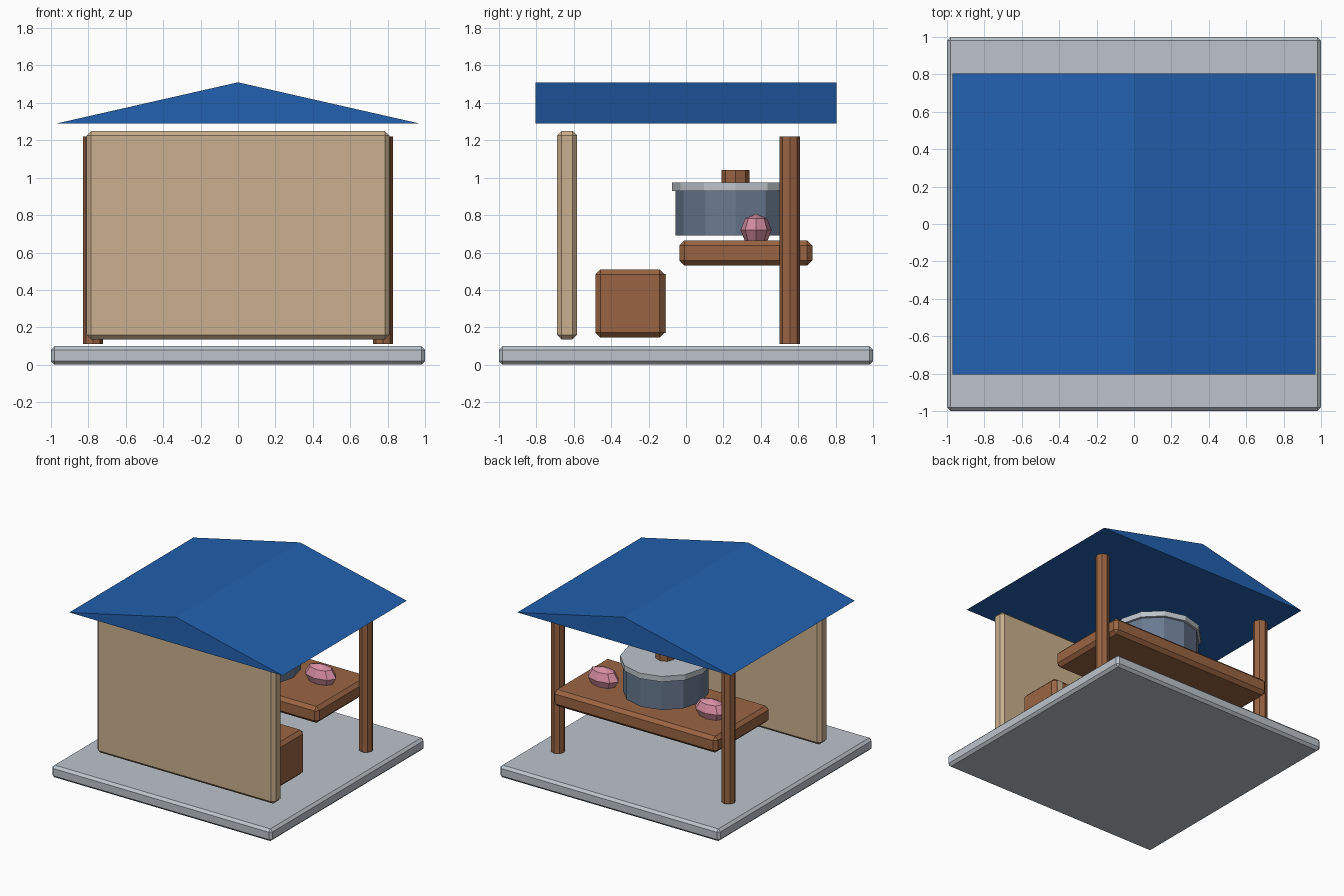
import bpy, bmesh, math

if "Cube" in bpy.data.objects:
    bpy.data.objects.remove(bpy.data.objects["Cube"])


def mat(name, rgb):
    m = bpy.data.materials.new(name)
    lin = [((c / 255 + 0.055) / 1.055) ** 2.4 for c in rgb]
    m.diffuse_color = (*lin, 1)
    m.use_nodes = True
    m.node_tree.nodes["Principled BSDF"].inputs["Base Color"].default_value = m.diffuse_color
    return m


GREY = mat("pale_grey", (188, 196, 203))
TAN = mat("tan_wall", (203, 176, 142))
BROWN = mat("brown_wood", (154, 100, 66))
BLUE = mat("roof_blue", (34, 97, 176))
STEEL = mat("pot_steel", (104, 121, 143))
PINK = mat("pink_food", (218, 144, 164))


def finish(name, bm, material):
    bmesh.ops.recalc_face_normals(bm, faces=bm.faces)
    me = bpy.data.meshes.new(name)
    bm.to_mesh(me)
    bm.free()
    me.materials.append(material)
    ob = bpy.data.objects.new(name, me)
    bpy.context.collection.objects.link(ob)
    return ob


def box(name, lo, hi, material, bevel=0.0):
    bm = bmesh.new()
    bmesh.ops.create_cube(bm, size=1)
    for v in bm.verts:
        v.co = [(a + b) / 2 + c * (b - a) for a, b, c in zip(lo, hi, v.co)]
    if bevel:
        bmesh.ops.bevel(bm, geom=bm.edges[:], offset=bevel, segments=1,
                        affect='EDGES', profile=0.5)
    return finish(name, bm, material)


def cylinder(name, x, y, z0, z1, r, sides, material):
    # one vertex lies on the +y axis
    bm = bmesh.new()
    ring = [bm.verts.new((x + r * math.sin(2 * math.pi * i / sides),
                          y + r * math.cos(2 * math.pi * i / sides), z0))
            for i in range(sides)]
    base = bm.faces.new(ring)
    ext = bmesh.ops.extrude_face_region(bm, geom=[base], use_keep_orig=True)
    for v in ext["geom"]:
        if isinstance(v, bmesh.types.BMVert):
            v.co.z = z1
    return finish(name, bm, material)


# Floor slab, front wall and counter
box("floor_slab", (-1, -1, 0), (1, 1, 0.1), GREY, 0.02)
box("front_wall", (-0.81, -0.69, 0.135), (0.81, -0.582, 1.25), TAN, 0.025)
box("counter", (-0.745, -0.035, 0.53), (0.745, 0.675, 0.665), BROWN, 0.027)

# Gabled roof: solid triangular prism with ridge along y
bm = bmesh.new()
profile = [(-0.97, 1.29), (0.97, 1.29), (0, 1.51)]
front = [bm.verts.new((x, -0.805, z)) for x, z in profile]
back = [bm.verts.new((x, 0.805, z)) for x, z in profile]
bm.faces.new(front)
bm.faces.new(back[::-1])
for i in range(3):
    j = (i + 1) % 3
    bm.faces.new((front[i], back[i], back[j], front[j]))
finish("roof", bm, BLUE)

# Posts and food lumps, mirrored left and right
for side, s in (("left", -1), ("right", 1)):
    cylinder(side + "_post", s * 0.775, 0.555, 0.11, 1.22, 0.054, 8, BROWN)
    bm = bmesh.new()
    bmesh.ops.create_uvsphere(bm, u_segments=8, v_segments=4, radius=1)
    for v in bm.verts:
        v.co = (s * 0.49 + v.co.x * 0.14, 0.375 + v.co.y * 0.083,
                0.72 + v.co.z * 0.088)
    finish(side + "_food", bm, PINK)

# Cooking pot with lid and knob
cylinder("pot", 0, 0.265, 0.69, 0.94, 0.32, 12, STEEL)
cylinder("pot_lid", 0, 0.265, 0.93, 0.975, 0.34, 12, GREY)
cylinder("lid_knob", 0, 0.265, 0.97, 1.04, 0.075, 8, BROWN)

# Crate behind the wall, with slats on its rear face
box("crate", (0.31, -0.485, 0.145), (0.69, -0.115, 0.51), BROWN, 0.027)
for i in range(4):
    x = 0.365 + i * 0.09
    box(f"crate_slat_{i + 1}", (x - 0.025, -0.13, 0.17), (x + 0.025, -0.107, 0.485), TAN)
